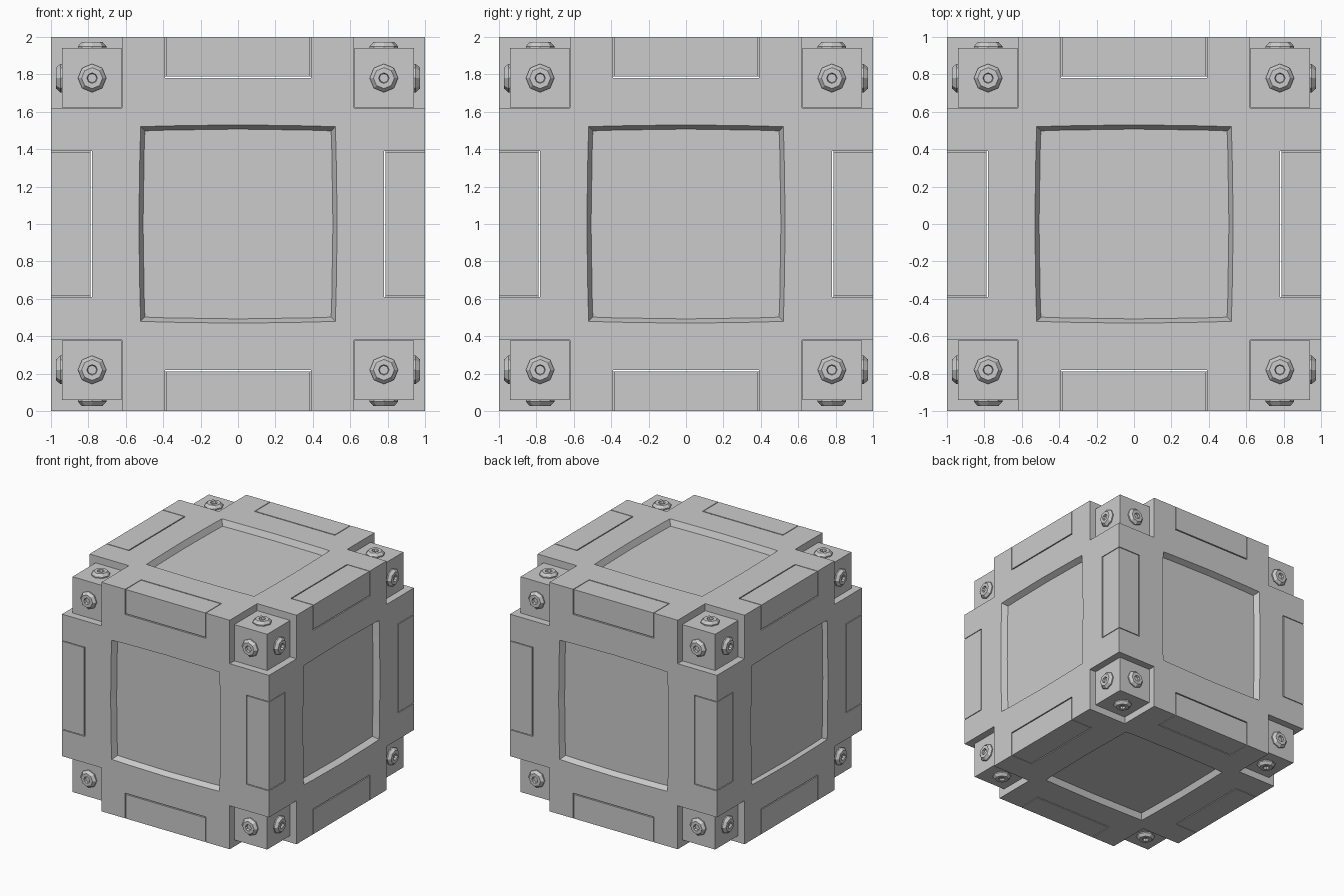
import bpy, bmesh
from itertools import product
from math import cos, sin, tau
from mathutils import Vector, Matrix

if "Cube" in bpy.data.objects:
    bpy.data.objects.remove(bpy.data.objects["Cube"])

CENTRE = Vector((0, 0, 1))
NOTCH, GAP, CORNER, RECESS, HALF_LEN = 0.78, 0.789, 0.62, 0.52, 0.39


def finish(bm, name):
    me = bpy.data.meshes.new(name)
    bm.to_mesh(me)
    bm.free()
    ob = bpy.data.objects.new(name, me)
    ob.location = CENTRE
    bpy.context.collection.objects.link(ob)
    return ob


def box(name, lo, hi):
    bm = bmesh.new()
    size = [abs(h - l) for l, h in zip(lo, hi)]
    mid = [(h + l) / 2 for l, h in zip(lo, hi)]
    bmesh.ops.create_cube(bm, size=1, matrix=Matrix.Translation(mid) @ Matrix.Diagonal((*size, 1)))
    return finish(bm, name)


# Body: a cube laid out in cells, with corner pockets, edge notches and thin slits
half = [HALF_LEN, RECESS, CORNER, NOTCH, GAP, 1.0]
br = [-v for v in reversed(half)] + [0.0] + half
n = len(br) - 1


def solid(idx):
    if min(idx) < 0 or max(idx) >= n:
        return False
    c = [abs(br[i] + br[i + 1]) / 2 for i in idx]
    if min(c) > CORNER:
        return False
    short = min(c) < HALF_LEN
    if short and sum(v > NOTCH for v in c) == 2:
        return False
    return not (short and any(NOTCH < v < GAP for v in c))


def build_body():
    bm = bmesh.new()
    verts = {}
    recess = {}

    def vert(key):
        if key not in verts:
            verts[key] = bm.verts.new([br[i] for i in key])
        return verts[key]

    for idx in product(range(n), repeat=3):
        if not solid(idx):
            continue
        for a, s in product(range(3), (0, 1)):
            nb = list(idx)
            nb[a] += 1 if s else -1
            if solid(nb):
                continue
            u, w = (a + 1) % 3, (a + 2) % 3
            ring = []
            for du, dw in ((0, 0), (1, 0), (1, 1), (0, 1)):
                k = list(idx)
                k[a] += s
                k[u] += du
                k[w] += dw
                ring.append(vert(tuple(k)))
            f = bm.faces.new(ring if s else ring[::-1])
            mid = f.calc_center_median()
            if abs(mid[a]) > 0.99 and max(abs(mid[u]), abs(mid[w])) < RECESS:
                recess.setdefault((a, s), []).append(f)

    # sunken face panels with slightly bowed sides and sloped walls
    for (a, s), faces in recess.items():
        u, w = (a + 1) % 3, (a + 2) % 3
        for v in {v for f in faces for v in f.verts}:
            for p, q in ((u, w), (w, u)):
                if abs(abs(v.co[p]) - RECESS) < 1e-4 and abs(v.co[q]) < RECESS - 1e-3:
                    v.co[p] *= 1 + 0.02 * (1 - (v.co[q] / RECESS) ** 2)
        bmesh.ops.inset_region(bm, faces=faces, thickness=0.023, use_even_offset=True)
        for v in {v for f in faces for v in f.verts}:
            v.co[a] -= 0.05 if s else -0.05
    finish(bm, "crate_body")


build_body()

# Edge bars: flush blocks in the twelve edge notches
for a in range(3):
    for su, sw in product((-1, 1), repeat=2):
        lo, hi = [0] * 3, [0] * 3
        lo[a], hi[a] = -HALF_LEN + 0.006, HALF_LEN - 0.006
        for k, s in (((a + 1) % 3, su), ((a + 2) % 3, sw)):
            lo[k], hi[k] = s * GAP, s
        box("edge_bar", lo, hi)


# Corner blocks, each with three eight-sided bolts
def bolt(pos, normal):
    bm = bmesh.new()
    profile = [(0.076, -0.005), (0.076, 0.010), (0.056, 0.033), (0.028, 0.033), (0.024, 0.014)]
    rings = [[bm.verts.new((r * cos(tau * i / 8), r * sin(tau * i / 8), h)) for i in range(8)]
             for r, h in profile]
    for r0, r1 in zip(rings, rings[1:]):
        for i in range(8):
            j = (i + 1) % 8
            bm.faces.new((r0[i], r0[j], r1[j], r1[i]))
    bm.faces.new(rings[-1])
    rot = normal.to_track_quat('Z', 'Y').to_matrix().to_4x4()
    bm.transform(Matrix.Translation(pos) @ rot)
    finish(bm, "corner_bolt")


for sgn in product((-1, 1), repeat=3):
    box("corner_block", [s * (CORNER + 0.003) for s in sgn], [s * 0.94 for s in sgn])
    for a in range(3):
        pos = Vector([s * 0.78 for s in sgn])
        pos[a] = sgn[a] * 0.94
        normal = Vector((0, 0, 0))
        normal[a] = sgn[a]
        bolt(pos, normal)
